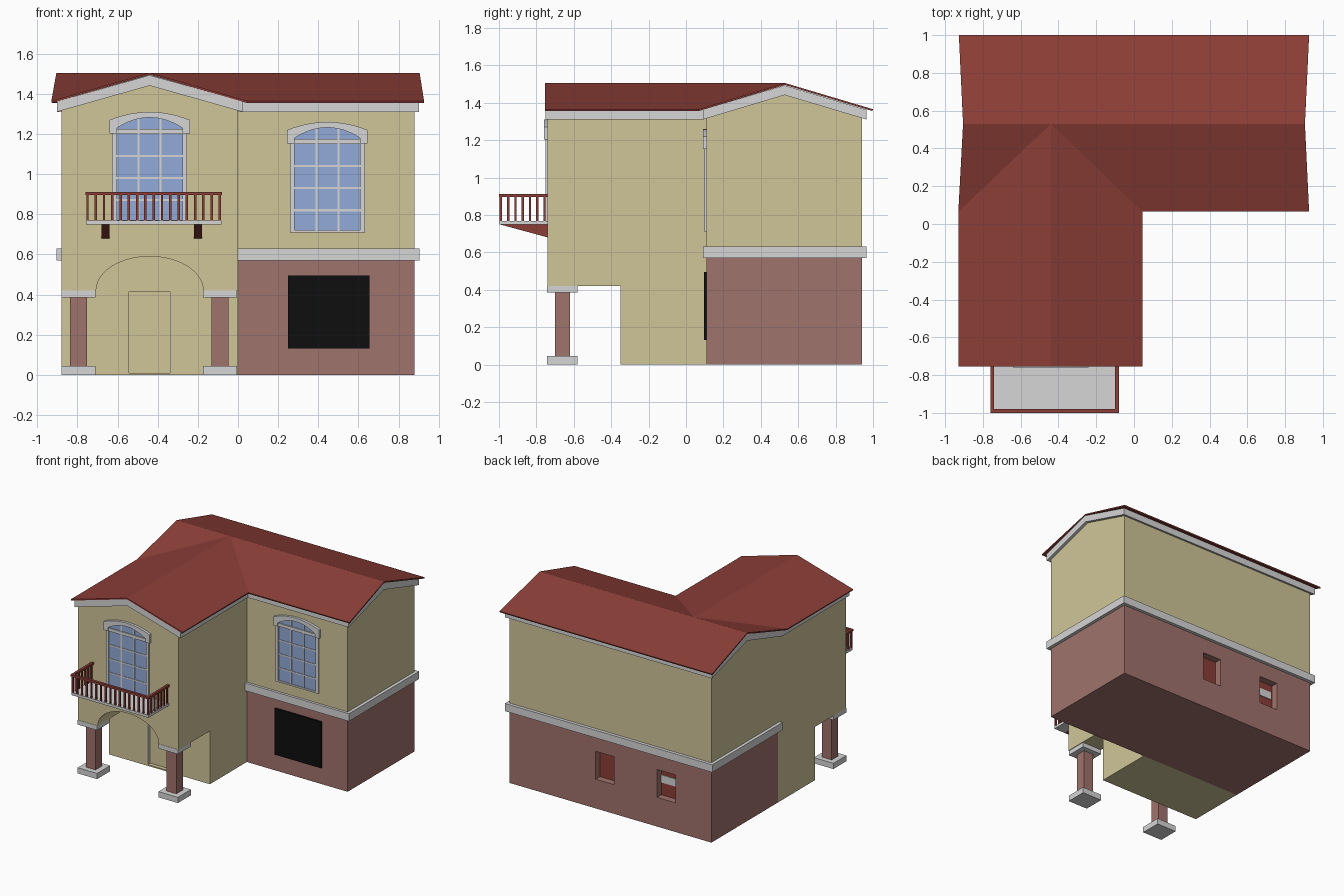
import bpy, bmesh, math

if "Cube" in bpy.data.objects:
    bpy.data.objects.remove(bpy.data.objects["Cube"])

def material(name, rgb):
    m = bpy.data.materials.new(name)
    lin = [((c / 255 + 0.055) / 1.055) ** 2.4 if c > 10 else c / 255 / 12.92 for c in rgb]
    m.diffuse_color = (*lin, 1)
    m.use_nodes = True
    m.node_tree.nodes["Principled BSDF"].inputs["Base Color"].default_value = m.diffuse_color
    return m

BEIGE = material("beige_plaster", (208, 197, 152))
BRICK = material("brick", (160, 115, 109))
WHITE = material("white_trim", (214, 214, 214))
RED = material("roof_red", (140, 62, 55))
GLASS = material("blue_glass", (146, 171, 216))
BLACK = material("black", (14, 14, 14))

def finish(name, bm, mat):
    bmesh.ops.recalc_face_normals(bm, faces=bm.faces)
    me = bpy.data.meshes.new(name)
    bm.to_mesh(me)
    bm.free()
    me.materials.append(mat)
    ob = bpy.data.objects.new(name, me)
    bpy.context.collection.objects.link(ob)
    return ob

def boxes(name, mat, *items):
    """Each item is (x0, x1, y0, y1, z0, z1)."""
    bm = bmesh.new()
    for x0, x1, y0, y1, z0, z1 in items:
        vs = bmesh.ops.create_cube(bm, size=1)["verts"]
        for v in vs:
            v.co = (x1 if v.co.x > 0 else x0, y1 if v.co.y > 0 else y0, z1 if v.co.z > 0 else z0)
    return finish(name, bm, mat)

def prism(name, mat, axis, pts, a, b):
    """Extrude a 2D profile along x (points y,z) or y (points x,z)."""
    bm = bmesh.new()
    place = (lambda p, t: (t, p[0], p[1])) if axis == "x" else (lambda p, t: (p[0], t, p[1]))
    lo = [bm.verts.new(place(p, a)) for p in pts]
    hi = [bm.verts.new(place(p, b)) for p in pts]
    bm.faces.new(lo)
    bm.faces.new(hi)
    n = len(pts)
    for i in range(n):
        bm.faces.new((lo[i], lo[(i + 1) % n], hi[(i + 1) % n], hi[i]))
    return finish(name, bm, mat)

def gable(u0, u1, z0, eave, ridge):
    return [(u0, z0), (u1, z0), (u1, eave), ((u0 + u1) / 2, ridge), (u0, eave)]

def chevron(u0, u1, drop=0.052):
    m = (u0 + u1) / 2
    return [(u0, 1.362 - drop), (u0, 1.362), (m, 1.493), (u1, 1.362), (u1, 1.362 - drop), (m, 1.493 - drop)]

def cut(target, cutter):
    mod = target.modifiers.new("cut", "BOOLEAN")
    mod.operation = "DIFFERENCE"
    mod.solver = "EXACT"
    mod.object = cutter
    cutter.hide_render = True
    cutter.hide_set(True)

# Main block: brick ground floor, plaster upper floor, belt course
ground = boxes("brick_ground_floor", BRICK, (-.88, .88, .11, .94, 0, .57))
prism("upper_floor", BEIGE, "x", gable(.11, .94, .57, 1.33, 1.46), -.88, .88)
boxes("belt_course", WHITE, (-.905, .905, .09, .965, .57, .63))

# Small openings in the back wall
back = [(-.03, .13), (-.565, -.405)]
cut(ground, boxes("back_window_cutter", BRICK, *[(a, b, .88, 1, .23, .45) for a, b in back]))
boxes("back_window_panels", RED, *[(a, b, .879, .886, .23, .45) for a, b in back])
boxes("back_window_sash", WHITE, (-.55, -.405, .886, .892, .33, .39))

# Front wing with arched porch and recessed door
CX = -.44
wing = prism("front_wing", BEIGE, "y", gable(-.88, 0, 0, 1.33, 1.46), -.74, .11)
arch = [(CX + .267 * math.cos(math.pi * i / 24), .42 + .17 * math.sin(math.pi * i / 24)) for i in range(25)]
cut(wing, prism("porch_cutter", BEIGE, "y", [(-.95, -.1), (.05, -.1), (.05, .42)] + arch + [(-.95, .42)], -.8, -.35))
cut(wing, boxes("door_cutter", BEIGE, (-.545, -.335, -.4, -.32, .01, .415)))
boxes("door_jambs", WHITE, (-.545, -.542, -.349, -.32, .01, .415), (-.338, -.335, -.349, -.32, .01, .415))

# Porch columns
for side, x in (("left", -.795), ("right", -.09)):
    boxes(side + "_column_shaft", BRICK, (x - .042, x + .042, -.70, -.62, .04, .39))
    boxes(side + "_column_base_and_cap", WHITE,
          (x - .085, x + .085, -.742, -.58, 0, .045), (x - .085, x + .085, -.742, -.58, .385, .421))

# Fascia bands under the roof
prism("main_fascia", WHITE, "x", chevron(.09, .965), -.903, .903)
prism("wing_fascia", WHITE, "y", chevron(-.903, .023), -.75, .09)

# Cross-gabled roof
E, R = 1.365, 1.505
P = dict(A=(-.927, 1, E), B=(.927, 1, E), C=(.905, .53, R), D=(-.905, .53, R), E=(.927, .065, E),
         F=(.045, .065, E), G=(CX, .53, R), H=(-.93, .065, E), I=(-.93, -.755, E),
         J=(CX, -.755, R), K=(.045, -.755, E))
bm = bmesh.new()
V = {k: bm.verts.new(p) for k, p in P.items()}
for f in ("ABCGD", "EFGC"[::-1], "FKJG"[::-1], "HGJI", "HDG"):
    bm.faces.new([V[c] for c in f])
roof = finish("roof", bm, RED)
if roof.data.polygons[0].normal.z < 0:
    roof.data.flip_normals()
sol = roof.modifiers.new("thickness", "SOLIDIFY")
sol.thickness = .01
sol.offset = -1

# Arched windows
def window(label, cx, y, top):
    def arc(w, side, rise):
        return [(cx + w * t / 6, top + side + rise * (1 - (t / 6) ** 2)) for t in range(-6, 7)]
    bottom = top - .55
    prism(label + "_glass", GLASS, "y",
          [(cx + .167, bottom), (cx - .167, bottom)] + arc(.167, -.075, .055), y - .004, y + .004)
    bars = [(cx + s - .005, cx + s + .005, y - .008, y, bottom, top - .03) for s in (-.055, .055)]
    bars += [(cx - .167, cx + .167, y - .008, y, top - d - .005, top - d + .005) for d in (.22, .33, .44)]
    boxes(label + "_glazing_bars", WHITE, *bars)
    boxes(label + "_frame", WHITE,
          (cx - .187, cx - .163, y - .012, y, bottom, top - .08),
          (cx + .163, cx + .187, y - .012, y, bottom, top - .08),
          (cx - .187, cx + .187, y - .012, y, bottom, bottom + .012),
          (cx - .167, cx + .167, y - .012, y, top - .11, top - .085))
    prism(label + "_header", WHITE, "y",
          [(cx - .2, top - .108)] + arc(.2, -.04, .04) + [(cx + .2, top - .108), (cx + .163, top - .108)]
          + arc(.163, -.08, .052)[::-1] + [(cx - .163, top - .108)], y - .02, y)

window("wing_window", CX, -.74, 1.31)
window("side_window", .445, .11, 1.26)

# Dark ground-floor shutters
boxes("black_shutters", BLACK, (.25, .45, .097, .112, .13, .495), (.45, .655, .097, .112, .13, .495))

# Balcony: slab, brackets, railing
boxes("balcony_slab", WHITE, (-.757, -.083, -.997, -.74, .748, .768))
for side, x in (("left", -.66), ("right", -.20)):
    prism(side + "_balcony_bracket", RED, "x", [(-.99, .748), (-.74, .748), (-.74, .68)], x - .02, x + .02)
boxes("balcony_handrail", RED, (-.76, -.08, -1, -.98, .895, .912),
      (-.76, -.74, -.98, -.74, .895, .912), (-.10, -.08, -.98, -.74, .895, .912))
h = .006
posts = [(-.75 + .66 * i / 16, -.99) for i in range(17)]
posts += [(x, -.99 + .039 * j) for x in (-.75, -.09) for j in range(1, 7)]
boxes("balcony_balusters", RED, *[(x - h, x + h, y - h, y + h, .765, .897) for x, y in posts])
